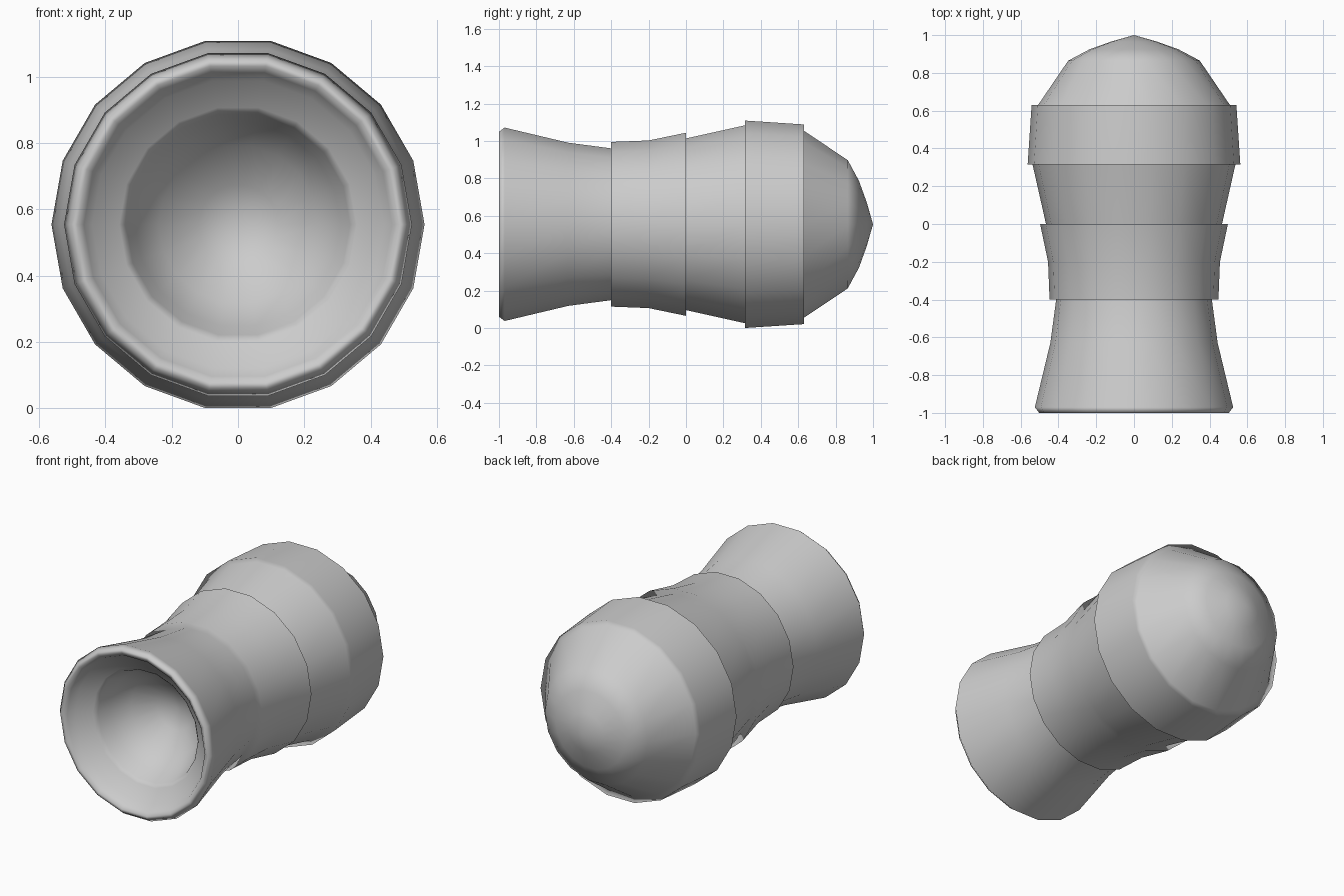
import bpy, bmesh, math

if "Cube" in bpy.data.objects:
    bpy.data.objects.remove(bpy.data.objects["Cube"])

SIDES = 18
AXIS_Z = 0.5545


def lathe(name, profile):
    """Spin (y, radius) points around the horizontal y axis; radius 0 makes a tip."""
    bm = bmesh.new()
    rings = []
    for y, r in profile:
        if r == 0:
            rings.append([bm.verts.new((0, y, AXIS_Z))])
        else:
            rings.append([bm.verts.new((r * math.cos(2 * math.pi * i / SIDES), y,
                                        AXIS_Z + r * math.sin(2 * math.pi * i / SIDES)))
                          for i in range(SIDES)])
    for a, b in zip(rings, rings[1:]):
        for i in range(SIDES):
            j = (i + 1) % SIDES
            if len(a) == 1:
                bm.faces.new((a[0], b[j], b[i]))
            elif len(b) == 1:
                bm.faces.new((a[i], a[j], b[0]))
            else:
                bm.faces.new((a[i], a[j], b[j], b[i]))
    bmesh.ops.recalc_face_normals(bm, faces=bm.faces)
    for f in bm.faces:
        f.smooth = True
    mesh = bpy.data.meshes.new(name)
    bm.to_mesh(mesh)
    bm.free()
    obj = bpy.data.objects.new(name, mesh)
    bpy.context.collection.objects.link(obj)
    # large faces dominate the shading, so narrow steps blend in
    mod = obj.modifiers.new("weighted_normals", 'WEIGHTED_NORMAL')
    mod.weight = 80
    return obj


# One closed shell: socket bowl, rim, flared neck, middle band, body, collar, dome
lathe("capped_tube_body", [
    # hollow socket
    (-0.58, 0), (-0.61, 0.12), (-0.69, 0.24), (-0.79, 0.31), (-0.87, 0.338),
    (-0.89, 0.358), (-0.94, 0.44),
    # rounded rim
    (-0.985, 0.465), (-1.0, 0.485), (-1.0, 0.502), (-0.97, 0.525),
    # flared neck
    (-0.63, 0.443), (-0.40, 0.412),
    # middle band
    (-0.40, 0.447), (-0.20, 0.455), (0.0, 0.497),
    # widening body
    (0.0, 0.466), (0.315, 0.537),
    # collar
    (0.315, 0.563), (0.63, 0.542),
    # domed end
    (0.63, 0.508), (0.865, 0.348), (0.925, 0.235), (0.966, 0.12), (1.0, 0),
])
